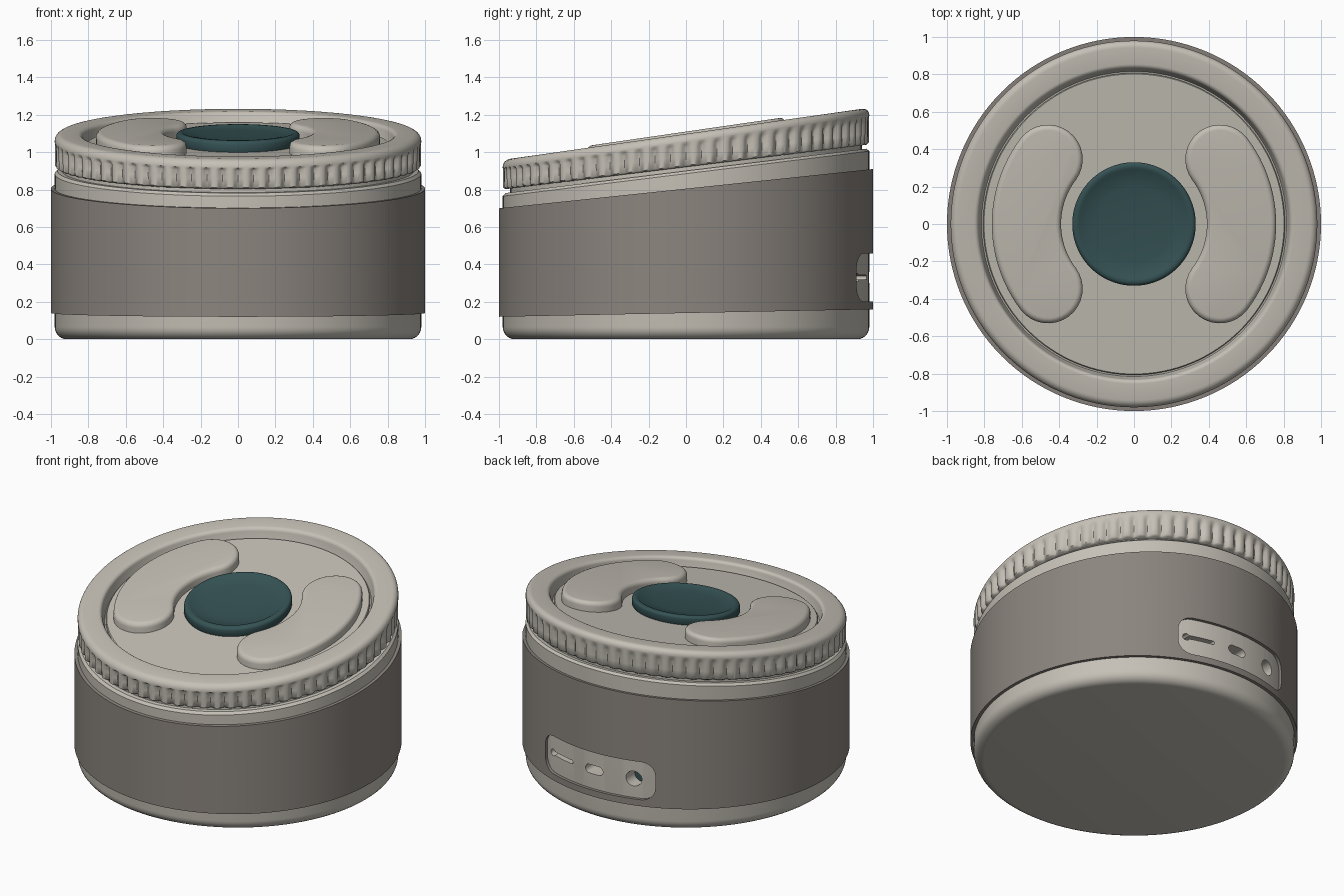
import bpy, bmesh
from math import sin, cos, pi, radians

cube = bpy.data.objects.get("Cube")
if cube:
    bpy.data.objects.remove(cube, do_unlink=True)


def material(name, r, g, b):
    m = bpy.data.materials.new(name)
    m.use_nodes = True
    m.diffuse_color = (r, g, b, 1)
    node = m.node_tree.nodes["Principled BSDF"]
    node.inputs["Base Color"].default_value = (r, g, b, 1)
    node.inputs["Roughness"].default_value = 0.6
    return m


BEIGE = material("warm beige", 0.56, 0.53, 0.47)
TAUPE = material("taupe grey", 0.26, 0.235, 0.21)
TEAL = material("dark teal", 0.036, 0.085, 0.09)


def finish(name, bm, mat):
    bmesh.ops.remove_doubles(bm, verts=bm.verts, dist=1e-5)
    bmesh.ops.recalc_face_normals(bm, faces=bm.faces)
    mesh = bpy.data.meshes.new(name)
    bm.to_mesh(mesh)
    bm.free()
    mesh.materials.append(mat)
    obj = bpy.data.objects.new(name, mesh)
    bpy.context.collection.objects.link(obj)
    return obj


def activate(obj):
    bpy.ops.object.select_all(action="DESELECT")
    obj.select_set(True)
    bpy.context.view_layer.objects.active = obj


def smooth(obj, angle=38):
    activate(obj)
    bpy.ops.object.shade_smooth_by_angle(angle=radians(angle))


def lathe(name, profile, mat, segs=128, closed=False, flutes=0, depth=0.0):
    """Spin (radius, height, slope, flute weight) points; the slope tilts heights along y."""
    bm = bmesh.new()
    rings = []
    for r, z, slope, weight in profile:
        ring = []
        for i in range(segs):
            a = 2 * pi * i / segs
            rr = r - weight * depth * (0.5 + 0.5 * cos(flutes * a)) ** 2
            ring.append(bm.verts.new((rr * cos(a), rr * sin(a), z + slope * rr * sin(a))))
        rings.append(ring)
    pairs = list(zip(rings, rings[1:]))
    if closed:
        pairs.append((rings[-1], rings[0]))
    for a, b in pairs:
        for i in range(segs):
            j = (i + 1) % segs
            bm.faces.new((a[i], a[j], b[j], b[i]))
    return finish(name, bm, mat)


def bevel_arc(r, z, size, start, slope, weight=0, steps=6):
    """Quarter circle of profile points around (r, z)."""
    return [(r + size * cos(start + pi / 2 * k / steps),
             z + size * sin(start + pi / 2 * k / steps), slope, weight)
            for k in range(steps + 1)]


def rounded_prism(name, cx, cz, w, h, r, y0, y1, mat):
    """Rounded rectangle in xz, extruded along y."""
    bm = bmesh.new()
    corners = ((1, 1), (-1, 1), (-1, -1), (1, -1))
    verts = []
    for q, (sx, sz) in enumerate(corners):
        for k in range(9):
            a = pi / 2 * (q + k / 8)
            verts.append(bm.verts.new((cx + sx * (w / 2 - r) + r * cos(a), y0,
                                       cz + sz * (h / 2 - r) + r * sin(a))))
    bmesh.ops.remove_doubles(bm, verts=verts, dist=1e-5)
    bm.verts.ensure_lookup_table()
    face = bm.faces.new(list(bm.verts))
    out = bmesh.ops.extrude_face_region(bm, geom=[face])
    moved = [v for v in out["geom"] if isinstance(v, bmesh.types.BMVert)]
    bmesh.ops.translate(bm, verts=moved, vec=(0, y1 - y0, 0))
    return finish(name, bm, mat)


def carve(obj, cutter):
    cutter.hide_render = True
    mod = obj.modifiers.new("cut", "BOOLEAN")
    mod.operation = "DIFFERENCE"
    mod.solver = "EXACT"
    mod.object = cutter
    activate(obj)
    bpy.ops.object.modifier_apply(modifier=mod.name)
    bpy.data.objects.remove(cutter, do_unlink=True)


TILT = 0.123   # slope of the body rim
FACE = 0.142   # slope of the top face
PORT_Z = 0.33

# Body with rounded foot and sloping rim
body = lathe("body", [(0, 0, 0, 0)] + bevel_arc(0.915, 0.065, 0.065, -pi / 2, 0)
             + [(0.98, 0.885, TILT, 0), (0.965, 0.9, TILT, 0), (0, 0.9, TILT, 0)], BEIGE)

# Wrap-around band with rear opening
band = lathe("band", [(0.972, 0.14, 0.02, 0), (1.0, 0.14, 0.02, 0),
                      (1.0, 0.805, 0.105, 0), (0.972, 0.805, 0.105, 0)],
             TAUPE, closed=True)
carve(band, rounded_prism("opening_cutter", 0, PORT_Z, 0.82, 0.255, 0.085, 0.5, 1.2, BEIGE))

# Ports: centre x, width, height
for cx, w, h in ((0.262, 0.19, 0.024), (0.35, 0.044, 0.044),
                 (0, 0.13, 0.058), (-0.27, 0.1, 0.1)):
    carve(body, rounded_prism("port_cutter", cx, PORT_Z, w, h, h / 2, 0.86, 1.2, BEIGE))
for name, cx, d in (("slot_contact", 0.35, 0.04), ("jack_contact", -0.27, 0.09)):
    smooth(rounded_prism(name, cx, PORT_Z, d, d, d / 2, 0.855, 0.868, TEAL))
smooth(body)
smooth(band)

# Neck in the gap under the ring
smooth(lathe("neck", [(0, 0.88, TILT, 0), (0.94, 0.88, TILT, 0),
                      (0.94, 0.95, TILT, 0), (0, 0.95, TILT, 0)], BEIGE))

# Fluted turning ring
ring_profile = ([(0.8, 0.921, TILT, 0), (0.965, 0.921, TILT, 0.8), (0.978, 0.93, TILT, 1),
                 (0.98, 0.98, TILT, 1), (0.98, 1.025, 0.13, 1), (0.98, 1.042, 0.136, 0.5),
                 (0.98, 1.055, FACE, 0)]
                + bevel_arc(0.942, 1.06, 0.038, 0, FACE)
                + bevel_arc(0.855, 1.073, 0.025, pi / 2, FACE)
                + [(0.815, 1.025, FACE, 0), (0.8, 1.025, FACE, 0)])
smooth(lathe("ring", ring_profile, BEIGE, segs=576, closed=True, flutes=72, depth=0.02), 50)

# Recessed top face
smooth(lathe("face_plate", [(0, 0.98, FACE, 0), (0.807, 0.98, FACE, 0),
                            (0.807, 1.04, FACE, 0), (0.802, 1.045, FACE, 0),
                            (0, 1.045, FACE, 0)], BEIGE))

# Dished centre knob
smooth(lathe("knob", [(0, 1.03, FACE, 0), (0.315, 1.03, FACE, 0), (0.33, 1.055, FACE, 0)]
             + bevel_arc(0.31, 1.086, 0.02, 0, FACE)
             + [(0.297, 1.106, FACE, 0), (0.29, 1.101, FACE, 0), (0.2, 1.092, FACE, 0),
                (0.1, 1.087, FACE, 0), (0, 1.085, FACE, 0)], TEAL))


def arc_pad(name, side):
    """Curved capsule around the knob with a rounded top edge."""
    mid, half, end = 0.575, 0.185, radians(37)
    bm = bmesh.new()
    loops = []
    edge = [(0, 1.03)] + [(0.03 * (1 - cos(pi / 2 * k / 5)), 1.08 + 0.03 * sin(pi / 2 * k / 5))
                          for k in range(6)]
    for inset, z in edge:
        h = half - inset
        pts = []
        for k in range(25):
            a = -end + 2 * end * k / 24
            pts.append(((mid + h) * cos(a), (mid + h) * sin(a)))
        for k in range(1, 16):
            a = end + pi * k / 16
            pts.append((mid * cos(end) + h * cos(a), mid * sin(end) + h * sin(a)))
        for k in range(25):
            a = end - 2 * end * k / 24
            pts.append(((mid - h) * cos(a), (mid - h) * sin(a)))
        for k in range(1, 16):
            a = -end + pi + pi * k / 16
            pts.append((mid * cos(end) + h * cos(a), -mid * sin(end) + h * sin(a)))
        loops.append([bm.verts.new((side * x, y, z + 0.145 * y)) for x, y in pts])
    n = len(loops[0])
    for a, b in zip(loops, loops[1:]):
        for i in range(n):
            j = (i + 1) % n
            bm.faces.new((a[i], a[j], b[j], b[i]))
    bm.faces.new(loops[0])
    bm.faces.new(loops[-1])
    smooth(finish(name, bm, BEIGE))


# Touch pads either side of the knob
arc_pad("left_pad", 1)
arc_pad("right_pad", -1)
